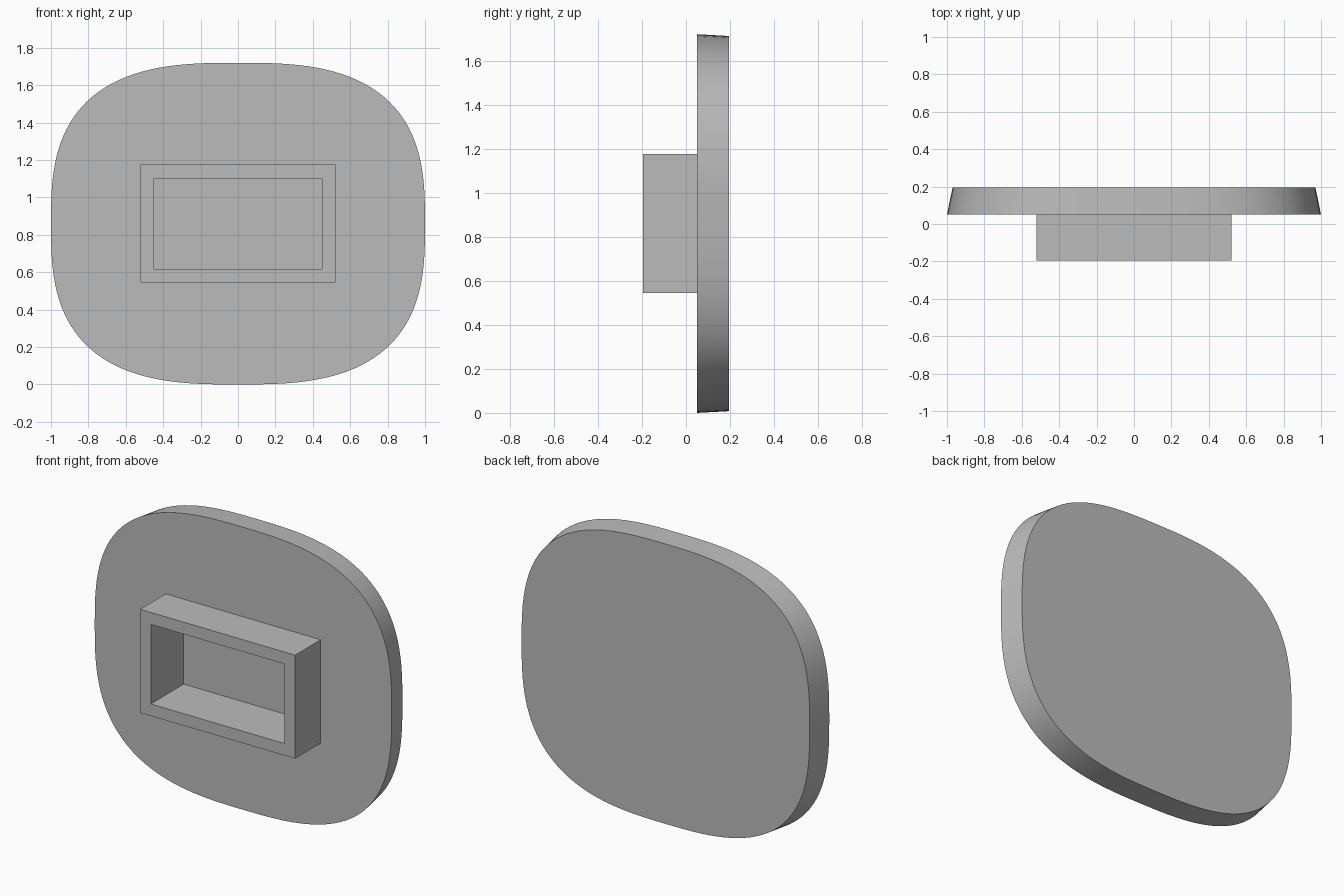
import bpy
import bmesh
import math

if "Cube" in bpy.data.objects:
    bpy.data.objects.remove(bpy.data.objects["Cube"], do_unlink=True)

MID_Z = 0.86
FRONT, BACK = 0.05, 0.196      # plate faces
RIM, FLOOR = -0.196, 0.12      # frame front and pocket bottom

grey = bpy.data.materials.new("plain_grey")
grey.use_nodes = True
grey.diffuse_color = (0.5, 0.5, 0.5, 1)
grey.node_tree.nodes["Principled BSDF"].inputs["Base Color"].default_value = (0.5, 0.5, 0.5, 1)


def superellipse(half_x, half_z, y, power=2.85, steps=128):
    """Rounded, slightly squared outline."""
    def bulge(v):
        return math.copysign(abs(v) ** (2 / power), v)
    angles = [math.tau * i / steps for i in range(steps)]
    return [(half_x * bulge(math.cos(a)), y, MID_Z + half_z * bulge(math.sin(a)))
            for a in angles]


def rectangle(half_x, half_z, y):
    return [(sx * half_x, y, MID_Z + sz * half_z)
            for sx, sz in ((1, 1), (-1, 1), (-1, -1), (1, -1))]


def add_ring(bm, points):
    return [bm.verts.new(p) for p in points]


def bridge(bm, a, b):
    n = len(a)
    for i in range(n):
        j = (i + 1) % n
        bm.faces.new((a[i], a[j], b[j], b[i]))


def finish(bm, name):
    bmesh.ops.recalc_face_normals(bm, faces=bm.faces)
    mesh = bpy.data.meshes.new(name)
    bm.to_mesh(mesh)
    bm.free()
    mesh.materials.append(grey)
    obj = bpy.data.objects.new(name, mesh)
    bpy.context.collection.objects.link(obj)
    bpy.ops.object.select_all(action="DESELECT")
    obj.select_set(True)
    bpy.context.view_layer.objects.active = obj
    bpy.ops.object.shade_smooth_by_angle(angle=math.radians(30))
    return obj


# Plate: tapered rim, flat back, front with a sunken pocket
bm = bmesh.new()
back = add_ring(bm, superellipse(0.97, 0.852, BACK))
front = add_ring(bm, superellipse(1.0, MID_Z, FRONT))
mouth = add_ring(bm, rectangle(0.45, 0.242, FRONT))
floor = add_ring(bm, rectangle(0.45, 0.242, FLOOR))
bridge(bm, back, front)
bridge(bm, mouth, floor)
bm.faces.new(back)
bm.faces.new(floor)
face_edges = [bm.edges.get((ring[i - 1], ring[i]))
              for ring in (front, mouth) for i in range(len(ring))]
bmesh.ops.triangle_fill(bm, edges=face_edges, use_beauty=True, normal=(0, -1, 0))
finish(bm, "plate")

# Frame: rectangular collar standing on the plate around the pocket
bm = bmesh.new()
rings = [add_ring(bm, rectangle(*size)) for size in (
    (0.522, 0.315, FRONT), (0.522, 0.315, RIM),
    (0.45, 0.242, RIM), (0.45, 0.242, FRONT))]
for a, b in zip(rings, rings[1:]):
    bridge(bm, a, b)
finish(bm, "frame")
